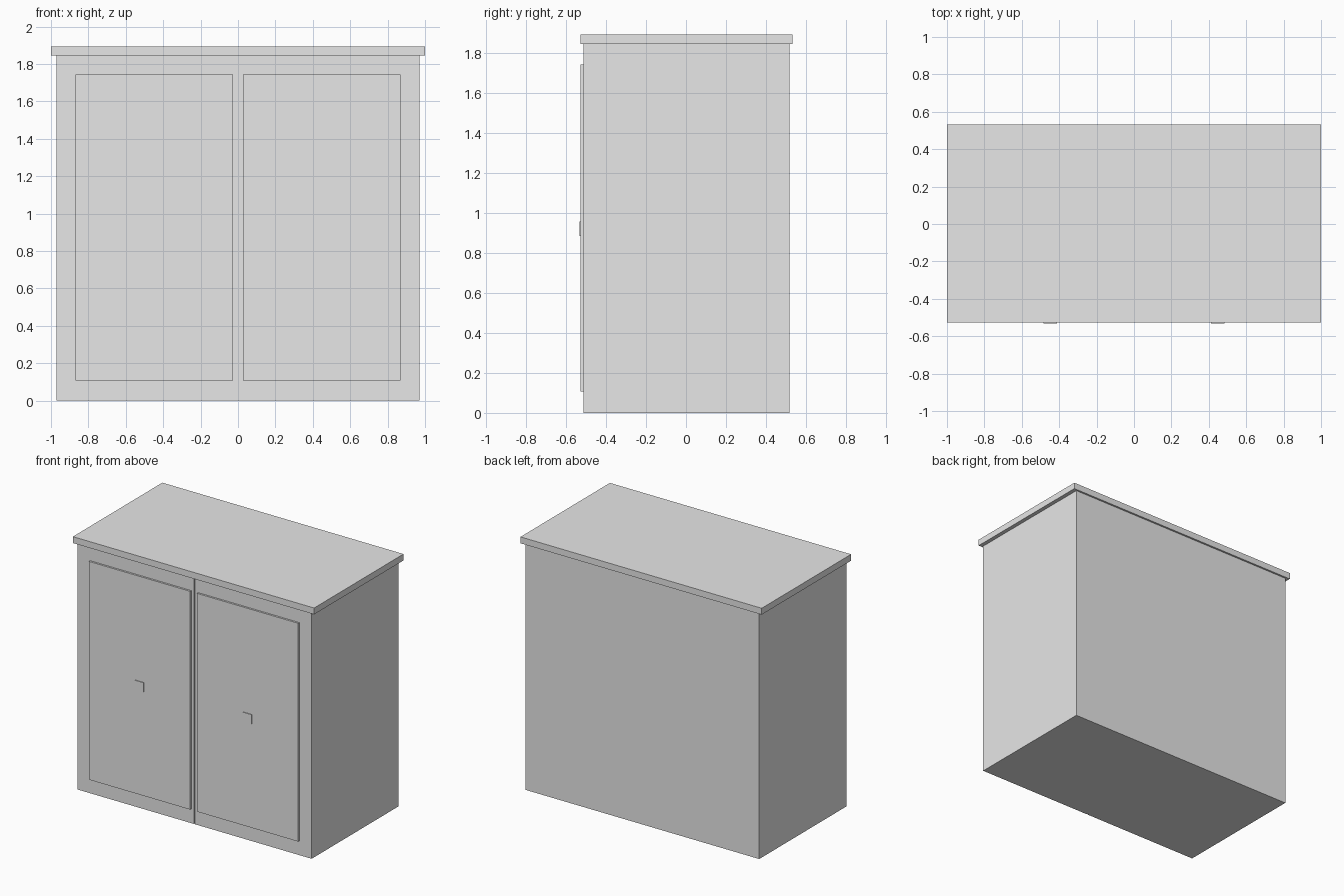
import bpy
import bmesh

default = bpy.data.objects.get("Cube")
if default:
    bpy.data.objects.remove(default, do_unlink=True)

# Single plain finish
GREY = (0.8, 0.8, 0.8, 1.0)
paint = bpy.data.materials.new("light_grey")
paint.use_nodes = True
paint.diffuse_color = GREY
paint.node_tree.nodes["Principled BSDF"].inputs["Base Color"].default_value = GREY


def add_object(name, bm):
    bmesh.ops.recalc_face_normals(bm, faces=bm.faces)
    mesh = bpy.data.meshes.new(name)
    bm.to_mesh(mesh)
    bm.free()
    mesh.materials.append(paint)
    obj = bpy.data.objects.new(name, mesh)
    bpy.context.collection.objects.link(obj)
    return obj


def box(name, xs, ys, zs):
    bm = bmesh.new()
    bmesh.ops.create_cube(bm, size=1)
    for v in bm.verts:
        v.co = [r[0] if c < 0 else r[1] for c, r in zip(v.co, (xs, ys, zs))]
    return add_object(name, bm)


HALF_WIDTH = 0.97
FRONT, BACK = -0.513, 0.518
BODY_TOP = 1.845
DOOR_FRONT = -0.527
SEAM, SEAM_DEPTH = 0.004, 0.008

# Cabinet body: plan outline with a fine centre seam, extruded upwards
outline = [(-HALF_WIDTH, FRONT), (-SEAM, FRONT), (-SEAM, FRONT + SEAM_DEPTH),
           (SEAM, FRONT + SEAM_DEPTH), (SEAM, FRONT), (HALF_WIDTH, FRONT),
           (HALF_WIDTH, BACK), (-HALF_WIDTH, BACK)]
bm = bmesh.new()
base = bm.faces.new([bm.verts.new((x, y, 0)) for x, y in outline])
raised = bmesh.ops.extrude_face_region(bm, geom=[base], use_keep_orig=True)["geom"]
bmesh.ops.translate(bm, vec=(0, 0, BODY_TOP),
                    verts=[g for g in raised if isinstance(g, bmesh.types.BMVert)])
add_object("cabinet_body", bm)

# Overhanging worktop
box("worktop", (-1, 1), (DOOR_FRONT, 0.532), (BODY_TOP, 1.893))

# Door panels and their square handles
for side, sign in (("left", 1), ("right", -1)):
    door_x = sorted((sign * 0.028, sign * 0.868))
    handle_x = sorted((sign * 0.412, sign * 0.484))
    box(side + "_door", door_x, (DOOR_FRONT, FRONT), (0.107, 1.743))
    box(side + "_handle", handle_x, (-0.532, DOOR_FRONT), (0.885, 0.957))
